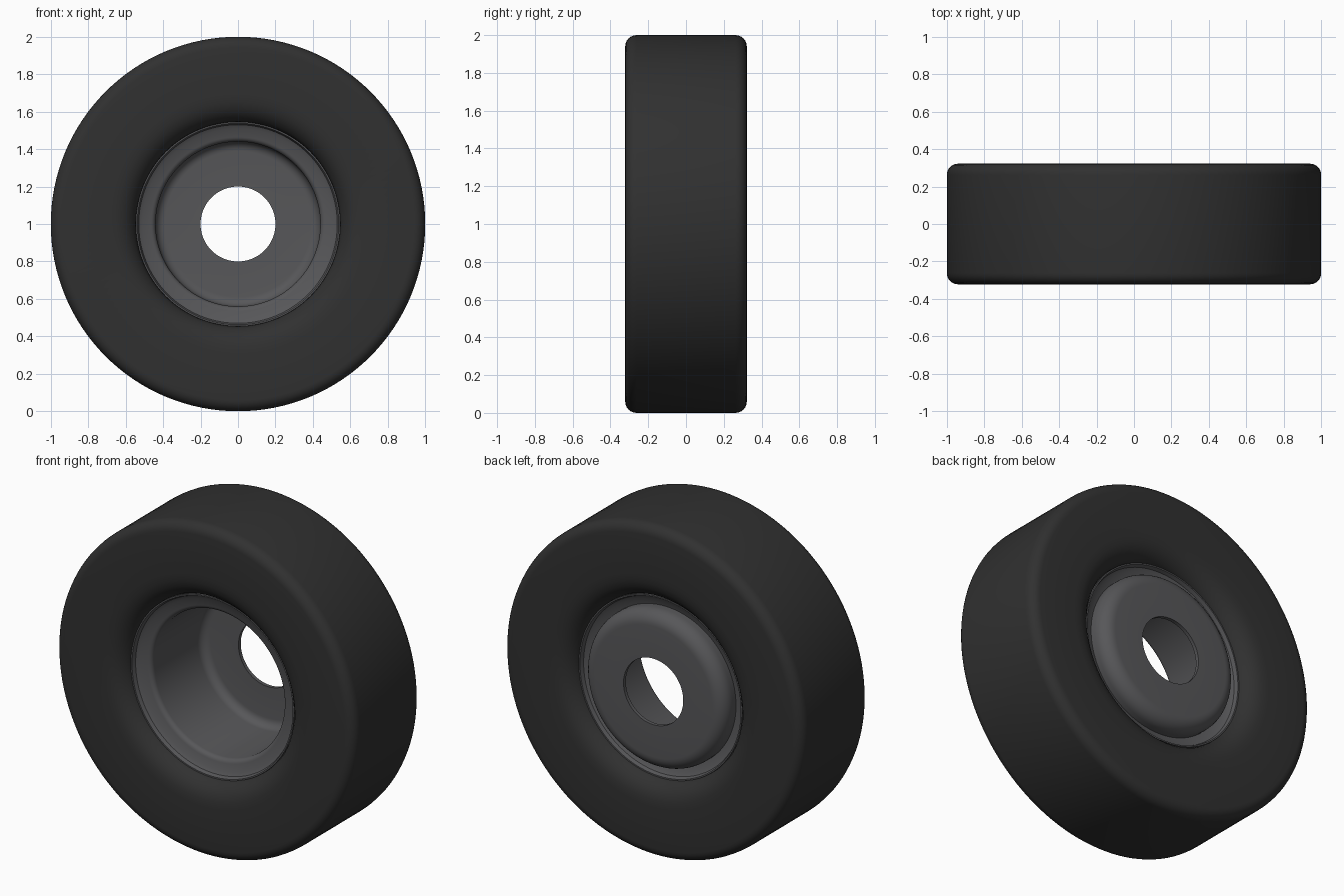
import bpy, bmesh, math

if "Cube" in bpy.data.objects:
    bpy.data.objects.remove(bpy.data.objects["Cube"])

SEGMENTS = 128
CENTRE = (0, 0, 1)


def arc(cr, cy, radius, a0, a1, n=6):
    """Arc points (r, y) around a centre, angles in degrees."""
    return [(cr + radius * math.cos(math.radians(a0 + (a1 - a0) * i / n)),
             cy + radius * math.sin(math.radians(a0 + (a1 - a0) * i / n)))
            for i in range(n + 1)]


def material(name, rgb):
    m = bpy.data.materials.new(name)
    m.diffuse_color = (*rgb, 1)
    m.use_nodes = True
    m.node_tree.nodes["Principled BSDF"].inputs["Base Color"].default_value = m.diffuse_color
    return m


def lathe(name, profile, mat):
    """Revolve a closed (radius, y) profile around the axle."""
    bm = bmesh.new()
    verts = [bm.verts.new((r, y, 1)) for r, y in profile]
    edges = [bm.edges.new((v, verts[(i + 1) % len(verts)])) for i, v in enumerate(verts)]
    bmesh.ops.spin(bm, geom=verts + edges, cent=CENTRE, axis=(0, 1, 0),
                   angle=math.tau, steps=SEGMENTS, use_duplicate=False)
    bmesh.ops.remove_doubles(bm, verts=bm.verts[:], dist=1e-4)
    bmesh.ops.recalc_face_normals(bm, faces=bm.faces[:])
    mesh = bpy.data.meshes.new(name)
    bm.to_mesh(mesh)
    bm.free()
    ob = bpy.data.objects.new(name, mesh)
    bpy.context.collection.objects.link(ob)
    mesh.materials.append(mat)
    bpy.ops.object.select_all(action='DESELECT')
    ob.select_set(True)
    bpy.context.view_layer.objects.active = ob
    bpy.ops.object.shade_smooth_by_angle(angle=math.radians(35))
    return ob


# Tyre: rounded shoulders, flat walls, curved recess down to the rim
half = [(0.545, 0.20), (0.547, 0.235), (0.56, 0.262), (0.585, 0.289),
        (0.615, 0.308), (0.65, 0.318), (0.69, 0.322)]
half += arc(0.94, 0.262, 0.06, 90, 0)
lathe("tyre", half + [(r, -y) for r, y in reversed(half)],
      material("rubber", (0.03, 0.03, 0.03)))

# Rim: thin dish with closed back, open front and two flared flanges
inside = [(0.2, 0.29)] + arc(0.39, 0.24, 0.05, 90, 0)
front_flange = arc(0.47, -0.17, 0.03, 180, 260, 5) + [(0.51, -0.21), (0.53, -0.222),
                                                     (0.538, -0.245), (0.546, -0.245)]
back_flange = [(0.546, 0.245), (0.538, 0.245), (0.53, 0.222), (0.51, 0.21), (0.475, 0.2)]
back_dish = arc(0.395, 0.232, 0.08, 0, 90, 8) + [(0.2, 0.312)]
lathe("rim", inside + front_flange + back_flange + back_dish,
      material("dark_metal", (0.095, 0.095, 0.1)))
